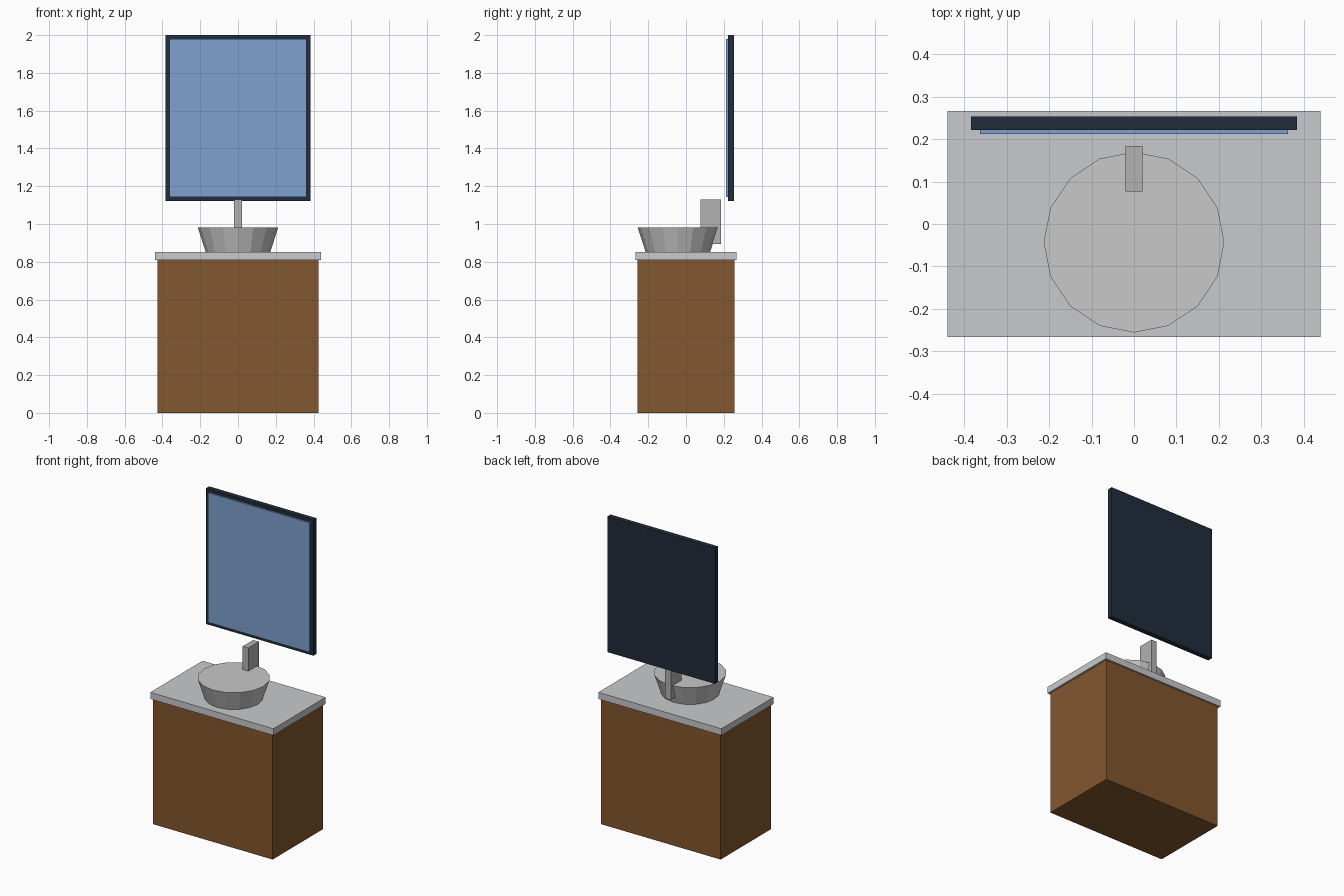
import bpy
import math

if "Cube" in bpy.data.objects:
    bpy.data.objects.remove(bpy.data.objects["Cube"])


def material(name, rgb):
    """Flat colour from 0-255 display values, converted to linear."""
    m = bpy.data.materials.new(name)
    lin = [((c / 255 + 0.055) / 1.055) ** 2.4 for c in rgb]
    m.diffuse_color = (*lin, 1)
    m.use_nodes = True
    m.node_tree.nodes["Principled BSDF"].inputs["Base Color"].default_value = m.diffuse_color
    return m


wood = material("brown wood", (130, 87, 46))
stone = material("pale stone", (201, 202, 205))
ceramic = material("light grey ceramic", (200, 200, 200))
metal = material("grey metal", (178, 178, 178))
navy = material("dark navy", (33, 44, 60))
glass = material("mirror blue", (126, 161, 205))


def finish(name, mat):
    ob = bpy.context.object
    ob.name = name
    ob.data.materials.append(mat)
    return ob


def box(name, x, y, z, mat):
    """Box given by (min, max) ranges on each axis."""
    ranges = (x, y, z)
    bpy.ops.mesh.primitive_cube_add(size=1, location=[(a + b) / 2 for a, b in ranges])
    bpy.context.object.scale = [b - a for a, b in ranges]
    bpy.ops.object.transform_apply(location=False, rotation=False, scale=True)
    return finish(name, mat)


# Cabinet and overhanging worktop
box("cabinet", (-0.427, 0.427), (-0.256, 0.256), (0, 0.81), wood)
box("countertop", (-0.44, 0.44), (-0.267, 0.267), (0.81, 0.853), stone)

# Tapered 16-sided basin with closed top
bpy.ops.mesh.primitive_cone_add(vertices=16, radius1=0.171, radius2=0.213, depth=0.128,
                                location=(0, -0.043, 0.917))
finish("basin", ceramic)

# Upright tap block
box("tap", (-0.02, 0.02), (0.077, 0.184), (0.895, 1.131), metal)

# Mirror frame with glass plate standing proud of its front
box("mirror_frame", (-0.384, 0.384), (0.222, 0.254), (1.123, 2.0), navy)
box("mirror_glass", (-0.363, 0.363), (0.212, 0.222), (1.143, 1.98), glass)
